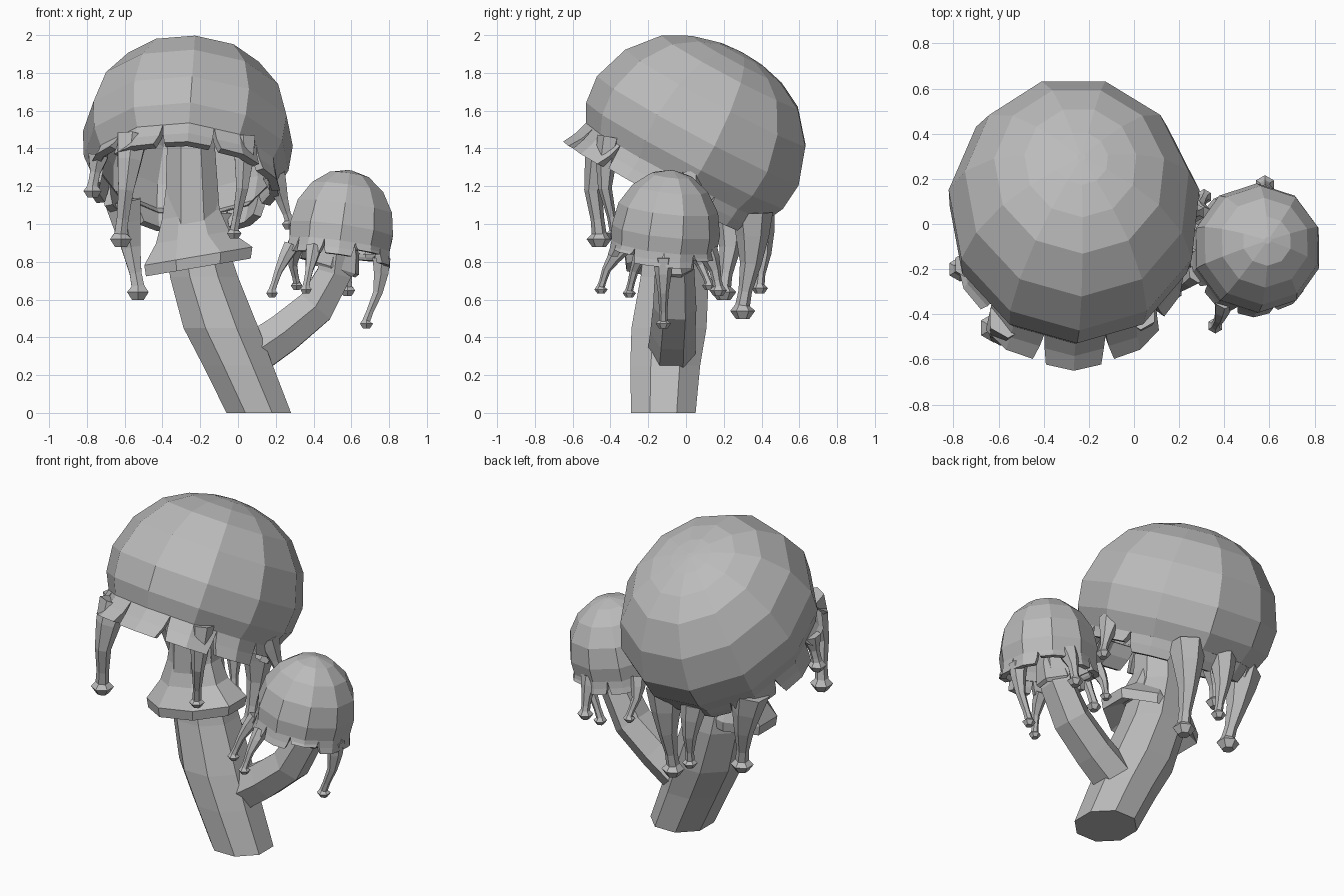
import bpy, bmesh
from math import sin, cos, pi, radians
from mathutils import Vector, Matrix

cube = bpy.data.objects.get("Cube")
if cube:
    bpy.data.objects.remove(cube, do_unlink=True)

grey = bpy.data.materials.new("plain_grey")
grey.use_nodes = True
tone = (0.5, 0.5, 0.5, 1)
grey.diffuse_color = tone
grey.node_tree.nodes["Principled BSDF"].inputs["Base Color"].default_value = tone


def finish(name, bm):
    bmesh.ops.recalc_face_normals(bm, faces=bm.faces)
    mesh = bpy.data.meshes.new(name)
    bm.to_mesh(mesh)
    bm.free()
    mesh.materials.append(grey)
    obj = bpy.data.objects.new(name, mesh)
    bpy.context.collection.objects.link(obj)
    return obj


def loft(name, rings):
    """Skin a list of equal point rings and close both ends."""
    bm = bmesh.new()
    loops = [[bm.verts.new(p) for p in ring] for ring in rings]
    n = len(rings[0])
    for a, b in zip(loops, loops[1:]):
        for i in range(n):
            j = (i + 1) % n
            bm.faces.new((a[i], a[j], b[j], b[i]))
    for end in (loops[0], loops[-1]):
        bmesh.ops.poke(bm, faces=[bm.faces.new(end)])
    return finish(name, bm)


def circle(n, r, z=0, start=-pi / 2):
    return [Vector((r * cos(start + 2 * pi * i / n), r * sin(start + 2 * pi * i / n), z))
            for i in range(n)]


def tube(name, path, radii, sides):
    pts = [Vector(p) for p in path]
    rings = []
    for i, (p, r) in enumerate(zip(pts, radii)):
        t = (pts[min(i + 1, len(pts) - 1)] - pts[max(i - 1, 0)]).normalized()
        base = Vector((0, 0, 1 if t.z > 0 else -1))
        q = base.rotation_difference(t)
        rings.append([p + q @ c for c in circle(sides, r)])
    return loft(name, rings)


def cap(name, profile, wall, sides, frame):
    """Hollow dome: outer profile down to the rim, then back up inside."""
    inner = [(max(r - wall, 0.02), z - wall * 0.8) for r, z in reversed(profile[:-1])]
    rim_r, rim_z = profile[-1]
    inner.insert(0, (rim_r - wall, rim_z))
    return loft(name, [[frame @ c for c in circle(sides, r, z)] for r, z in profile + inner])


def flap(name, frame, r, mid, span, drop, flare, wall):
    """Torn piece of rim, bent round one dome corner and flaring by its sign."""
    def ring(rad, h, trim):
        angles = [mid - span * trim, mid, mid + span * trim]
        chord = cos(span * trim)
        reach = [rad * chord, rad, rad * chord]
        outer = [(a, d) for a, d in zip(angles, reach)]
        inner = [(a, d - wall) for a, d in reversed(outer)]
        return [frame @ Vector((d * cos(a), d * sin(a), h)) for a, d in outer + inner]
    loft(name, [ring(r, 0.01, 0.5), ring(r + flare * 0.4, -drop * 0.5, 0.46),
                ring(r + flare, -drop, 0.4)])


def tentacle(name, root, tip, width, bulb, sag):
    """Drip that narrows, bows outward by sag and ends in a faceted bulb."""
    a, b = Vector(root), Vector(tip)
    bow = Vector(sag)
    spots = [a, a.lerp(b, 0.25) + bow * 0.7, a.lerp(b, 0.55) + bow,
             a.lerp(b, 0.85) + bow * 0.3]
    down = Vector((0, 0, -bulb))
    spots += [b, b + down * 0.5, b + down * 1.2]
    tube(name, spots, [width, width * 0.8, width * 0.52, bulb * 0.6,
                       bulb * 0.65, bulb * 1.1, bulb * 0.6], 6)


# Large cap, leaning back
big = (Matrix.Translation((-0.278, -0.044, 1.273)) @ Matrix.Rotation(radians(4), 4, 'Y')
       @ Matrix.Rotation(radians(-28), 4, 'X') @ Matrix.Diagonal((0.93, 1.02, 1, 1)))
cap("large_cap", [(0.02, 0.722), (0.13, 0.712), (0.27, 0.675), (0.41, 0.6), (0.54, 0.445),
                  (0.605, 0.25), (0.59, 0.1), (0.54, 0)], 0.06, 11, big)

# Torn rim: flares at the front, tucks in at the back
step = 2 * pi / 11
for k in range(11):
    front = cos(k * step)
    drop = 0.12 + 0.02 * front if k % 2 == 0 or abs(front) > 0.5 else 0.06
    flap("large_rim_flap", big, 0.54, -pi / 2 + k * step, step, drop,
         0.01 + 0.05 * front, 0.05)

# Tentacles under the large cap: root, tip, width, bulb, sag
for root, tip, width, bulb, sag in [
    ((-0.56, -0.42, 1.46), (-0.62, -0.46, 0.95), 0.09, 0.06, (0, -0.05, 0)),
    ((0.03, -0.4, 1.46), (-0.02, -0.38, 0.97), 0.07, 0.04, (0.02, -0.04, 0)),
    ((-0.61, 0.23, 1.12), (-0.53, 0.2, 0.67), 0.11, 0.06, (0, 0.02, 0)),
    ((-0.1, 0.35, 1.06), (-0.12, 0.3, 0.57), 0.11, 0.06, (0, 0.02, 0)),
    ((-0.33, 0.39, 1.04), (-0.3, 0.39, 0.68), 0.08, 0.04, (0, 0.02, 0)),
    ((0.19, 0.02, 1.26), (0.27, 0.05, 1.02), 0.07, 0.04, (0, 0, 0)),
    ((-0.74, -0.18, 1.36), (-0.77, -0.2, 1.2), 0.06, 0.05, (0, 0, 0)),
]:
    tentacle("large_tentacle", root, tip, width, bulb, sag)

# Main stem, cut flat at the ground
stem_path = [(0.11, -0.12, 0, 0.185), (0.0, -0.11, 0.25, 0.2), (-0.09, -0.09, 0.45, 0.215),
             (-0.18, -0.06, 0.72, 0.195), (-0.24, -0.06, 1.0, 0.16),
             (-0.25, -0.07, 1.45, 0.135), (-0.25, -0.02, 1.75, 0.15)]
loft("main_stem", [[Vector((x, y, z)) + c for c in circle(8, r, 0, pi / 8)]
                   for x, y, z, r in stem_path])


def skirt(name, rings, sides, lean):
    """Flattened collar on a stem; each ring is x, y, z, radius."""
    loft(name, [[Vector((x + c.x, y + c.y * 0.74, z + lean * c.x))
                 for c in circle(sides, r, 0, pi / 8)] for x, y, z, r in rings])


skirt("stem_skirt", [(-0.25, -0.08, 1.3, 0.13), (-0.25, -0.08, 1.05, 0.165),
                     (-0.24, -0.09, 0.93, 0.21), (-0.21, -0.11, 0.83, 0.31),
                     (-0.21, -0.11, 0.77, 0.3), (-0.2, -0.09, 0.84, 0.18)], 8, 0.17)

# Side branch and its collar
tube("side_branch", [(0.02, -0.08, 0.27), (0.24, -0.07, 0.42), (0.41, -0.06, 0.56),
                     (0.51, -0.06, 0.74), (0.55, -0.08, 1.1)],
     [0.13, 0.12, 0.115, 0.105, 0.1], 6)
skirt("branch_skirt", [(0.54, -0.08, 0.97, 0.09), (0.53, -0.07, 0.86, 0.12),
                       (0.51, -0.06, 0.77, 0.14), (0.51, -0.06, 0.75, 0.12),
                       (0.52, -0.07, 0.81, 0.09)], 6, -0.3)

# Small cap, leaning away from the large one
small = (Matrix.Translation((0.53, -0.12, 0.84)) @ Matrix.Rotation(radians(8), 4, 'Y')
         @ Matrix.Rotation(radians(-6), 4, 'X'))
cap("small_cap", [(0.015, 0.45), (0.11, 0.425), (0.2, 0.355), (0.265, 0.25), (0.288, 0.13),
                  (0.28, 0.04)], 0.04, 10, small)
for k in range(10):
    flap("small_rim_flap", small @ Matrix.Translation((0, 0, 0.04)), 0.28,
         -pi / 2 + k * pi / 5, pi / 5, 0.03 + 0.04 * (k % 3 != 1), 0.012, 0.035)

# Tentacles under the small cap
for root, tip, width, bulb, sag in [
    ((0.28, -0.22, 0.88), (0.18, -0.3, 0.65), 0.045, 0.032, (-0.01, -0.01, 0)),
    ((0.4, -0.34, 0.87), (0.36, -0.45, 0.67), 0.045, 0.032, (0, -0.02, 0)),
    ((0.31, 0.03, 0.9), (0.31, 0.12, 0.69), 0.05, 0.032, (-0.02, 0, 0)),
    ((0.58, 0.11, 0.86), (0.58, 0.17, 0.67), 0.06, 0.042, (0, 0.01, 0)),
    ((0.76, -0.12, 0.82), (0.68, -0.12, 0.49), 0.055, 0.036, (0.025, 0, 0)),
]:
    tentacle("small_tentacle", root, tip, width, bulb, sag)
